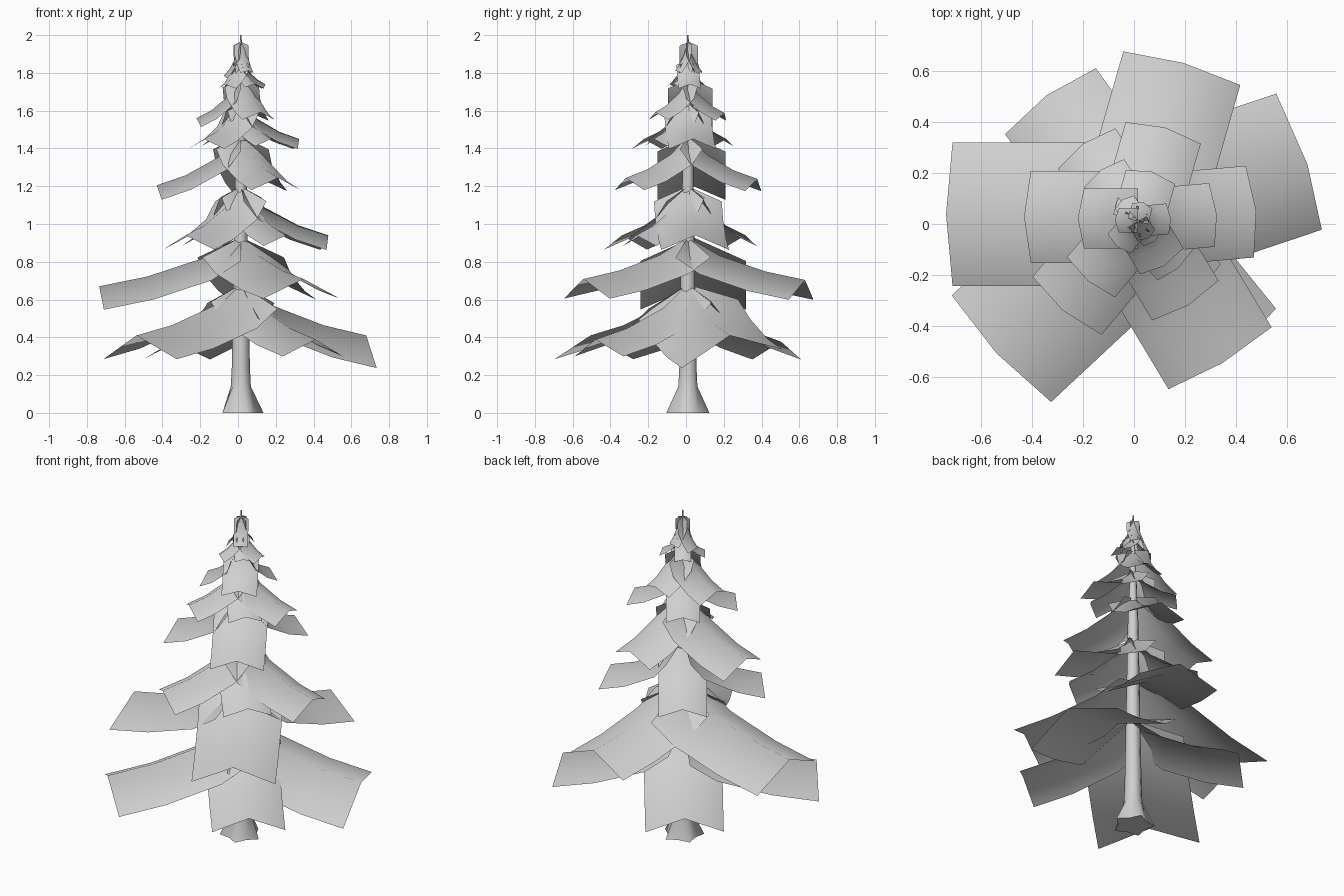
import bpy
import math
from mathutils import Vector

cube = bpy.data.objects.get("Cube")
if cube:
    bpy.data.objects.remove(cube, do_unlink=True)

AXIS = Vector((0.015, 0.01, 0))
UP = Vector((0, 0, 1))

grey = bpy.data.materials.new("plain grey")
grey.use_nodes = True
grey.diffuse_color = (0.63, 0.63, 0.63, 1)
grey.node_tree.nodes["Principled BSDF"].inputs["Base Color"].default_value = grey.diffuse_color


def make_object(name, verts, faces):
    mesh = bpy.data.meshes.new(name)
    mesh.from_pydata(verts, [], faces)
    mesh.materials.append(grey)
    mesh.shade_smooth()
    obj = bpy.data.objects.new(name, mesh)
    bpy.context.collection.objects.link(obj)
    return obj


def strip_faces(rows, columns, closed=False):
    """Quads joining successive rows of points."""
    faces = []
    for r in range(rows - 1):
        for c in range(columns if closed else columns - 1):
            d = (c + 1) % columns
            faces.append((r * columns + c, r * columns + d,
                          (r + 1) * columns + d, (r + 1) * columns + c))
    return faces


# Trunk: tapered tube with a lobed root flare and flat end caps
def make_trunk():
    sides = 10
    profile = [(0, 0.12), (0.14, 0.053), (0.24, 0.048), (1.3, 0.03), (2, 0.004)]
    verts = []
    for z, radius in profile:
        for i in range(sides):
            angle = math.tau * i / sides
            r = radius * (0.7 if z == 0 and i % 2 else 1)
            verts.append(AXIS + Vector((r * math.cos(angle), r * math.sin(angle), z)))
    faces = strip_faces(len(profile), sides, closed=True)
    last = len(verts) - sides
    faces.append(tuple(reversed(range(sides))))
    faces.append(tuple(range(last, last + sides)))
    trunk = make_object("trunk", verts, faces)
    for cap in trunk.data.polygons[-2:]:
        cap.use_smooth = False


# Branch: a drooping sheet folded along its middle ridge
def make_branch(name, root_z, azimuth, reach, drop, half_width, roll=0, shift=0):
    angle, tilt = math.radians(azimuth), math.radians(roll)
    out = Vector((math.cos(angle), math.sin(angle), 0))
    side = (UP.cross(out) * math.cos(tilt) + UP * math.sin(tilt)) * half_width
    ridge = [AXIS + side * shift + out * reach * a + UP * (root_z - drop * b)
             for a, b in ((0, 0), (0.27, 0.43), (0.66, 0.8), (1, 1))]
    verts = []
    for i, point in enumerate(ridge):
        along = ridge[min(i + 1, 3)] - ridge[max(i - 1, 0)]
        # The root row hangs straight down, the rest follows the slope
        normal = along.cross(side).normalized() if i else UP
        sag = normal * half_width * 0.45
        verts += [point - side - sag, point, point + side - sag]
    faces = [tuple(reversed(f)) for f in strip_faces(4, 3)]
    make_object(name, verts, faces)


make_trunk()

# Whorls: azimuth, relative reach, drop and width, then optional roll and sideways shift
LOWEST = [(18.5, 1, 1, 1, 10), (126, 0.87, 1.12, 0.77),
          (223, 1.08, 1, 1), (309, 0.9, 1.08, 0.72)]
FOUR = [(5, 1, 1, 1), (125, 0.8, 1, 0.76), (230, 0.98, 1, 0.98), (311, 0.78, 1, 0.75)]
THREE = [(180, 1, 1, 1, 0, -0.1), (74, 0.86, 0.87, 0.85), (301, 0.86, 0.85, 0.84)]

# Whorl pattern, root height, reach, drop, half width
tiers = [
    (LOWEST, 0.68, 0.7, 0.27, 0.285),
    (THREE, 0.93, 0.75, 0.26, 0.28),
    (FOUR, 1.2, 0.465, 0.26, 0.18),
    (THREE, 1.465, 0.445, 0.26, 0.18),
    (FOUR, 1.64, 0.31, 0.19, 0.125),
    (THREE, 1.77, 0.235, 0.21, 0.118),
    (FOUR, 1.87, 0.13, 0.13, 0.06),
    (THREE, 1.965, 0.09, 0.18, 0.048),
]

for level, (whorl, root_z, reach, drop, half_width) in enumerate(tiers, 1):
    for k, (azimuth, far, fall, wide, *extra) in enumerate(whorl, 1):
        make_branch(f"branch_tier_{level}_{k}", root_z, azimuth,
                    reach * far, drop * fall, half_width * wide, *extra)
